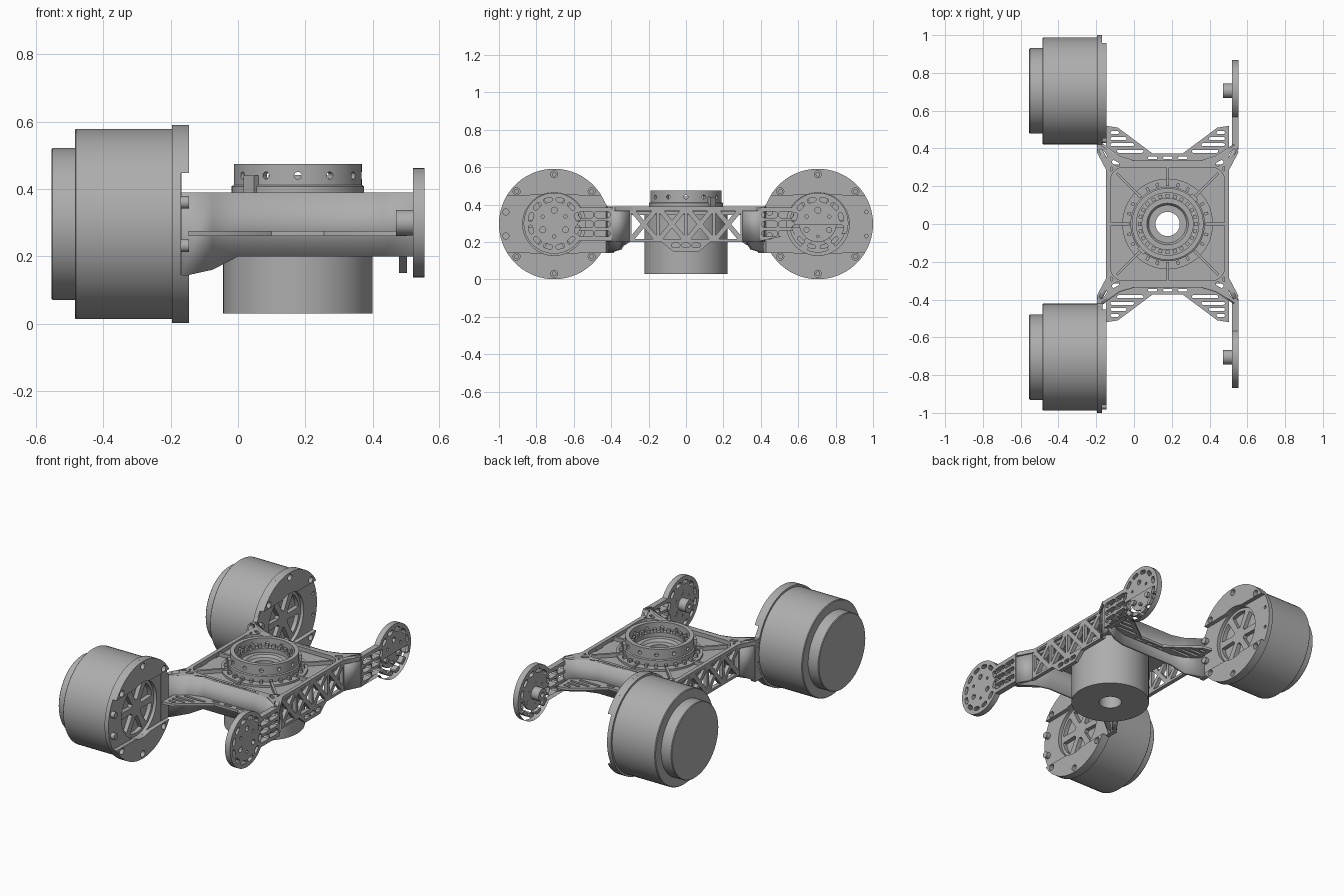
import bpy, bmesh
from math import sin, cos, pi, radians
from mathutils import Matrix

if "Cube" in bpy.data.objects:
    bpy.data.objects.remove(bpy.data.objects["Cube"])

grey = bpy.data.materials.new("cast grey")
grey.use_nodes = True
grey.diffuse_color = (0.42, 0.42, 0.42, 1)
grey.node_tree.nodes["Principled BSDF"].inputs["Base Color"].default_value = grey.diffuse_color
parts = []
CX, MY, MZ = 0.178, 0.705, 0.296   # turret centre x, wheel motor y and z


def add(name, mesh, matrix=Matrix()):
    ob = bpy.data.objects.new(name, mesh)
    bpy.context.collection.objects.link(ob)
    ob.matrix_world = matrix
    mesh.materials.clear()
    mesh.materials.append(grey)
    parts.append(ob)
    return ob


def baked(ob):
    dg = bpy.context.evaluated_depsgraph_get()
    return bpy.data.meshes.new_from_object(ob.evaluated_get(dg))


# Flat plate from an outline and holes, lying in z, or in x with (y, z) points
def plate(name, outline, holes, lo, hi, axis="Z"):
    cu = bpy.data.curves.new(name, "CURVE")
    cu.dimensions, cu.fill_mode, cu.extrude = "2D", "BOTH", (hi - lo) / 2
    for loop in [outline] + holes:
        sp = cu.splines.new("POLY")
        sp.points.add(len(loop) - 1)
        for p, (u, v) in zip(sp.points, loop):
            p.co = (u, v, 0, 1)
        sp.use_cyclic_u = True
    tmp = bpy.data.objects.new(name + " outline", cu)
    bpy.context.collection.objects.link(tmp)
    mesh = baked(tmp)
    bpy.data.objects.remove(tmp)
    mid = (lo + hi) / 2
    if axis == "X":
        m = Matrix(((0, 0, 1, mid), (1, 0, 0, 0), (0, 1, 0, 0), (0, 0, 0, 1)))
    else:
        m = Matrix.Translation((0, 0, mid))
    return add(name, mesh, m)


# Turned part from (radius, height) points
def lathe(name, profile, matrix, closed=False):
    bm = bmesh.new()
    vs = [bm.verts.new((r, 0, h)) for r, h in profile]
    pairs = list(zip(vs, vs[1:])) + ([(vs[-1], vs[0])] if closed else [])
    es = [bm.edges.new(p) for p in pairs]
    bmesh.ops.spin(bm, geom=vs + es, cent=(0, 0, 0), axis=(0, 0, 1), angle=2 * pi, steps=64)
    bmesh.ops.remove_doubles(bm, verts=bm.verts, dist=1e-5)
    bmesh.ops.dissolve_degenerate(bm, edges=bm.edges, dist=1e-6)
    bmesh.ops.recalc_face_normals(bm, faces=bm.faces)
    mesh = bpy.data.meshes.new(name)
    bm.to_mesh(mesh)
    return add(name, mesh, matrix)


def box(name, size, matrix):
    bm = bmesh.new()
    bmesh.ops.create_cube(bm, size=1, matrix=Matrix.Diagonal((*size, 1)))
    mesh = bpy.data.meshes.new(name)
    bm.to_mesh(mesh)
    return add(name, mesh, matrix)


# Upright wall along (x, y, bottom z) points
def wall(name, pts, thick, top=0.39):
    bm = bmesh.new()
    rows = [(bm.verts.new((x, y, z)), bm.verts.new((x, y, top))) for x, y, z in pts]
    for a, b in zip(rows, rows[1:]):
        bm.faces.new((a[0], b[0], b[1], a[1]))
    mesh = bpy.data.meshes.new(name)
    bm.to_mesh(mesh)
    ob = add(name, mesh)
    mod = ob.modifiers.new("thickness", "SOLIDIFY")
    mod.thickness, mod.offset = thick, 0


def arc(u, v, r, a0=0, a1=360, n=48):
    full = a1 - a0 == 360
    steps = n if full else n - 1
    return [(u + r * cos(radians(a0 + (a1 - a0) * i / steps)),
             v + r * sin(radians(a0 + (a1 - a0) * i / steps))) for i in range(n)]


def slot(u, v, length, height, turn=0):
    h, r = (length - height) / 2, height / 2
    pts = arc(h, 0, r, -90, 90, 6) + arc(-h, 0, r, 90, 270, 6)
    c, s = cos(radians(turn)), sin(radians(turn))
    return [(u + c * x - s * y, v + s * x + c * y) for x, y in pts]


def rounded(u, v, hw, hh, r):
    corners = ((1, 1, 0), (-1, 1, 90), (-1, -1, 180), (1, -1, 270))
    return [p for a, b, t in corners
            for p in arc(u + a * (hw - r), v + b * (hh - r), r, t, t + 90, 8)]


# X braced lattice of shrunken triangles
def truss(y0, y1, z0, z1, cells, keep=0.66):
    out, w = [], (y1 - y0) / cells
    for i in range(cells):
        a, b = y0 + i * w, y0 + (i + 1) * w
        q = [(a, z0), (b, z0), (b, z1), (a, z1)]
        for k in range(4):
            tri = (q[k], q[(k + 1) % 4], ((a + b) / 2, (z0 + z1) / 2))
            cu, cv = sum(p[0] for p in tri) / 3, sum(p[1] for p in tri) / 3
            out.append([(cu + (u - cu) * keep, cv + (v - cv) * keep) for u, v in tri])
    return out


# Side walls of the frame, the idler side with a lower tab
lattice = truss(-0.3, 0.3, 0.205, 0.385, 4)
tab = [(0.13, 0.2), (0.07, 0.15), (-0.07, 0.15), (-0.13, 0.2)]
ends = [(-0.315, 0.2), (-0.315, 0.39), (0.315, 0.39), (0.315, 0.2)]
plate("idler_side_wall", ends + tab,
      lattice + [slot(y, 0.182, 0.045, 0.025) for y in (-0.055, 0, 0.055)], 0.478, 0.502, "X")
plate("motor_side_wall", ends, lattice, -0.147, -0.123, "X")

# Top rim with a rounded opening and corner webs
quarter = [(0.322, 0.28), (0.375, 0.38), (0.358, 0.42), (0.255, 0.35), (0.18, 0.335)]
rim = []
for a, b, step in ((1, 1, 1), (-1, 1, -1), (-1, -1, 1), (1, -1, -1)):
    rim += [(CX + a * x, b * y) for x, y in quarter[::step]]
webs = [rounded(CX, 0, 0.302, 0.3, 0.07)]
for a in (1, -1):
    for b in (1, -1):
        webs += [slot(CX + a * 0.342, b * 0.372, 0.055, 0.024, a * b * 55),
                 slot(CX + a * 0.275, b * 0.322, 0.045, 0.02, a * b * 30),
                 arc(CX + a * 0.302, b * 0.292, 0.012, n=12)]
plate("top_rim", rim, webs, 0.366, 0.39)
plate("deck", rounded(CX, 0, 0.31, 0.315, 0.03), [arc(CX, 0, 0.13)], 0.345, 0.362)
plate("deck_boss", arc(CX, 0, 0.24, n=64), [arc(CX, 0, 0.13)], 0.36, 0.374)
for i in range(8):
    reach = 0.38 if i % 2 else 0.305
    m = (Matrix.Translation((CX, 0, 0.37)) @ Matrix.Rotation(i * pi / 4, 4, "Z")
         @ Matrix.Translation(((reach + 0.2) / 2, 0, 0)))
    box("deck_rib", (reach - 0.2, 0.014, 0.028), m)

# Turret motor and bearing ring
turret = Matrix.Translation((CX, 0, 0))
lathe("turret_motor", [(0.064, 0.03), (0.222, 0.03), (0.222, 0.346), (0.14, 0.35), (0.14, 0.4),
                       (0.11, 0.4), (0.1, 0.385), (0.064, 0.385)], turret, True)
ring = lathe("bearing_ring", [(0.135, 0.37), (0.197, 0.37), (0.197, 0.408), (0.19, 0.412),
                              (0.19, 0.474), (0.165, 0.474), (0.165, 0.425), (0.135, 0.425)],
             turret, True)
for i in range(6):
    bpy.ops.mesh.primitive_cylinder_add(
        vertices=16, radius=0.011, depth=0.6, location=(CX, 0, 0.44),
        rotation=(pi / 2, 0, i * pi / 6))
    cutter = bpy.context.object
    cutter.hide_render = True
    mod = ring.modifiers.new("radial hole", "BOOLEAN")
    mod.object, mod.solver = cutter, "EXACT"
    ring.data = baked(ring)
    ring.modifiers.clear()
    bpy.data.objects.remove(cutter)
for i in range(24):
    spin = turret @ Matrix.Rotation(i * pi / 12, 4, "Z")
    box("ring_tooth", (0.018, 0.02, 0.02), spin @ Matrix.Translation((0.149, 0, 0.432)))
    box("ring_stud", (0.02, 0.016, 0.02), spin @ Matrix.Translation((0.212, 0, 0.38)))
for a in (45, 225):
    box("ring_clip", (0.02, 0.045, 0.07),
        turret @ Matrix.Rotation(radians(a), 4, "Z") @ Matrix.Translation((0.196, 0, 0.405)))

for s in (1, -1):
    # End wall sweeping out to both arms
    path = [(-0.172, 0.42, 0.14), (-0.08, 0.352, 0.16), (0.0, 0.328, 0.2),
            (0.356, 0.328, 0.2), (0.436, 0.352, 0.2), (0.532, 0.415, 0.2)]
    wall("end_wall", [(x, s * y, z) for x, y, z in path], 0.018)
    wall("idler_link", [(0.49, s * 0.305, 0.2), (0.54, s * 0.405, 0.2)], 0.024)
    wall("motor_link", [(-0.135, s * 0.305, 0.2), (-0.183, s * 0.4, 0.14)], 0.024)

    # Slatted gusset outside the end wall
    half = [(0.0, 0.328), (-0.08, 0.352), (-0.147, 0.4), (-0.147, 0.52), (-0.085, 0.51), (0.1, 0.372)]
    shape = half + [(2 * CX - x, y) for x, y in half[::-1]]
    slats = [slot(x, s * 0.35, 0.05, 0.014) for x in (CX - 0.08, CX, CX + 0.08)]
    for x0, x1, y in ((-0.09, 0.05, 0.385), (-0.125, 0.0, 0.42), (-0.125, -0.04, 0.452), (-0.125, -0.08, 0.484)):
        for mid in ((x0 + x1) / 2, 2 * CX - (x0 + x1) / 2):
            slats.append(slot(mid, s * y, x1 - x0, 0.016))
    plate("slatted_gusset", [(x, s * y) for x, y in shape], slats, 0.26, 0.275)

    # Idler arm with slots, ring of cutouts and pivot boss
    blade = [(0.395, 0.205)] + arc(MY, 0.3, 0.163, -144.4, 148.6, 48) + [(0.395, 0.385)]
    cuts = [slot(y, z, 0.085, 0.034) for y in (0.448, 0.535) for z in (0.245, 0.295, 0.345)]
    for i in range(12):
        a = radians(i * 30 + 15)
        cuts.append(slot(MY + 0.128 * cos(a), 0.3 + 0.128 * sin(a), 0.048, 0.024, i * 30 + 105))
    cuts += [p for i in range(6) for p in
             [arc(MY + 0.07 * cos(i * pi / 3 + pi / 6), 0.3 + 0.07 * sin(i * pi / 3 + pi / 6),
                  0.016 if i % 2 else 0.009, n=12)]]
    plate("idler_arm", [(s * y, z) for y, z in blade],
          [[(s * y, z) for y, z in c] for c in cuts], 0.52, 0.554, "X")
    plate("idler_hub", arc(s * MY, 0.3, 0.1), [], 0.522, 0.535, "X")
    plate("idler_boss", arc(s * MY, 0.3, 0.038, n=32), [arc(s * MY, 0.3, 0.014, n=16)], 0.47, 0.525, "X")

    # Wheel motor body and spoked face
    lathe("wheel_motor", [(0, -0.555), (0.222, -0.555), (0.226, -0.551), (0.226, -0.485),
                          (0.279, -0.485), (0.283, -0.481), (0.283, -0.215), (0, -0.215)],
          Matrix.Translation((0, s * MY, MZ)) @ Matrix.Rotation(pi / 2, 4, "Y"))
    gaps = [arc(s * MY, MZ, 0.15, a - 22, a + 22, 8) + arc(s * MY, MZ, 0.05, a + 10, a - 10, 4)
            for a in range(30, 390, 60)]
    plate("motor_face", arc(s * MY, MZ, 0.283, n=64), gaps, -0.216, -0.19, "X")

    # Mounting flange with a level channel between two raised segments
    angles = [p for a in (14, 41) for p in (a, 180 - a, -a, a - 180)] + [90, -90]
    bolts = {a: (s * MY + 0.266 * cos(radians(a)), MZ + 0.266 * sin(radians(a))) for a in angles}
    plate("motor_flange", arc(s * MY, MZ, 0.295, n=72),
          [arc(s * MY, MZ, 0.168)] + [arc(*p, 0.01, n=12) for p in bolts.values()],
          -0.196, -0.17, "X")
    for a0, a1, sign in ((31, 149, 1), (211, 329, -1)):
        seg = arc(s * MY, MZ, 0.295, a0, a1, 36)
        edge = arc(s * MY, MZ, 0.168, a1 - 36, a0 + 36, 16)
        plate("flange_segment", seg + edge,
              [arc(*p, 0.019, n=16) for a, p in bolts.items() if a * sign > 30],
              -0.171, -0.145, "X")
    plate("flange_bracket", [(s * y, z) for y, z in
          ((0.385, 0.14), (0.385, 0.39), (0.42, 0.39), (0.46, 0.45), (0.5, 0.45), (0.5, 0.14))],
          [], -0.195, -0.168, "X")

# Smooth round faces, crisp edges
bpy.ops.object.select_all(action="DESELECT")
for ob in parts:
    ob.select_set(True)
bpy.context.view_layer.objects.active = parts[0]
bpy.ops.object.shade_smooth_by_angle(angle=radians(30))
